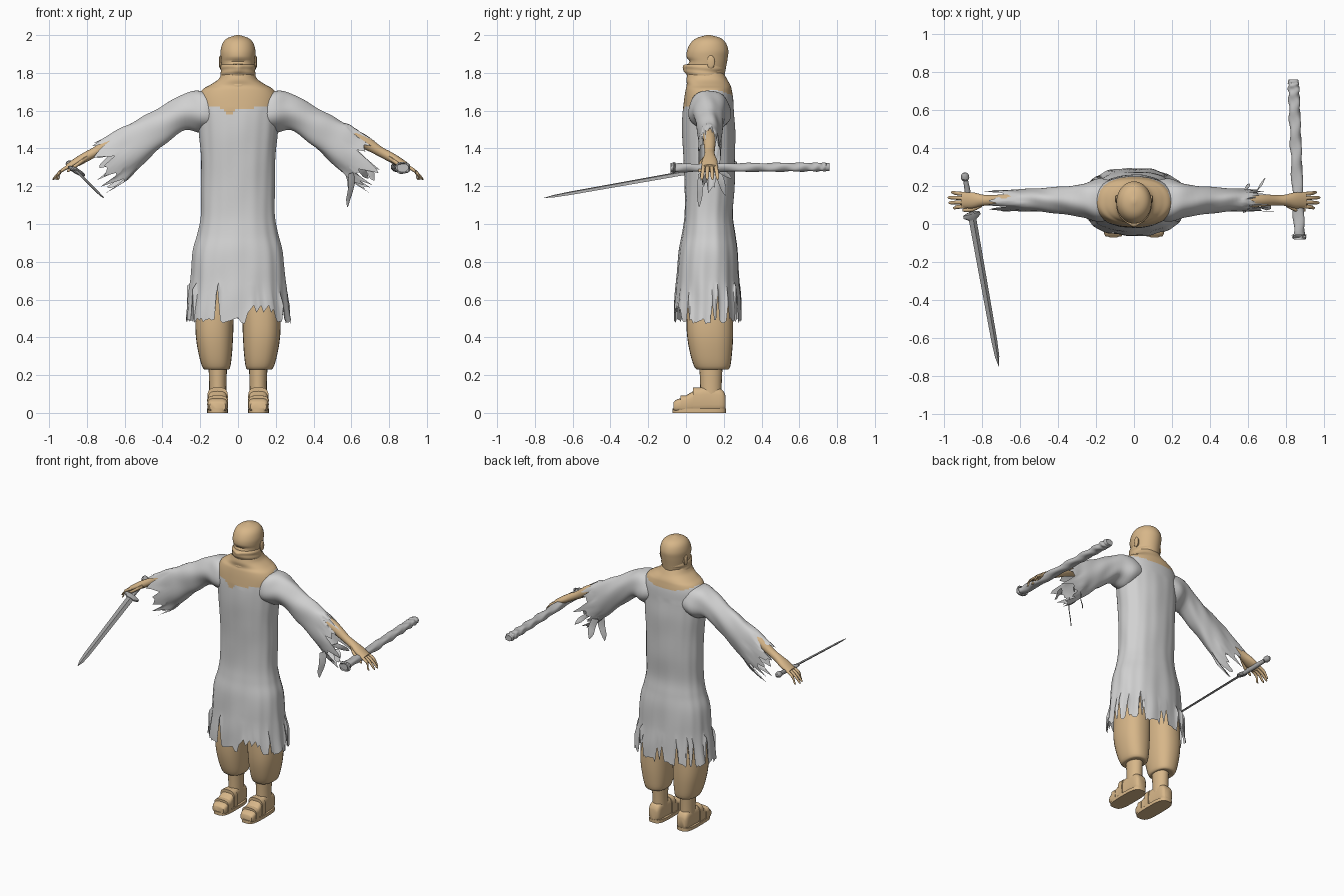
import bpy, bmesh, random
from math import sin, cos, pi, tau, exp
from mathutils import Vector as V

cube = bpy.data.objects.get("Cube")
if cube:
    bpy.data.objects.remove(cube, do_unlink=True)
rng = random.Random(7)


def material(name, rgb):
    m = bpy.data.materials.new(name)
    m.use_nodes = True
    m.diffuse_color = (*rgb, 1)
    m.node_tree.nodes["Principled BSDF"].inputs["Base Color"].default_value = (*rgb, 1)
    return m


CLOTH = material("pale grey cloth", (0.64, 0.64, 0.64))
TAN = material("tan", (0.68, 0.47, 0.25))
STEEL = material("steel grey", (0.38, 0.38, 0.38))
WRAP = material("wrapped grey", (0.52, 0.52, 0.52))


def zring(x, y, z, rx, ry):
    return V((x, y, z)), V((rx, 0, 0)), V((0, ry, 0))


def xring(x, y, z, ry, rz, lean=0):
    return V((x, y, z)), V((0, ry, 0)), V((lean, 0, rz))


def yring(x, y, z, rx, rz):
    return V((x, y, z)), V((rx, 0, 0)), V((0, 0, rz))


def spline(a, b, c, d, t):
    return 0.5 * (2 * b + (c - a) * t + (2 * a - 5 * b + 4 * c - d) * t * t
                  + (3 * b - a - 3 * c + d) * t ** 3)


def power(v, q):
    return (abs(v) ** q) * (1 if v >= 0 else -1)


def loft(name, rings, mats, n=24, steps=4, q=1, warp=None, cap=True, side=1, rule=None, angle=0.8):
    """Skin a smooth tube through rings of (centre, axis, axis)."""
    bm = bmesh.new()
    last = len(rings) - 1
    rows = []
    for i in range(last * steps + 1):
        k = min(i // steps, last - 1)
        t = i / steps - k
        near = [rings[max(0, min(last, k + o))] for o in (-1, 0, 1, 2)]
        c, u, w = (spline(*[r[j] for r in near], t) for j in range(3))
        row = []
        for j in range(n):
            a = tau * j / n
            p = c + u * power(cos(a), q) + w * power(sin(a), q)
            if warp:
                p = warp(p, c, j, a, i / (last * steps))
            row.append(bm.verts.new((p.x * side, p.y, p.z)))
        rows.append(row)
    for r0, r1 in zip(rows, rows[1:]):
        for j in range(n):
            bm.faces.new((r0[j], r0[(j + 1) % n], r1[(j + 1) % n], r1[j]))
    if cap:
        bm.faces.new(rows[0])
        bm.faces.new(rows[-1])
    bmesh.ops.recalc_face_normals(bm, faces=bm.faces)
    if rule:
        for f in bm.faces:
            f.material_index = rule(f.calc_center_median())
    me = bpy.data.meshes.new(name)
    bm.to_mesh(me)
    bm.free()
    for m in mats:
        me.materials.append(m)
    ob = bpy.data.objects.new(name, me)
    bpy.context.collection.objects.link(ob)
    bpy.ops.object.select_all(action='DESELECT')
    ob.select_set(True)
    bpy.context.view_layer.objects.active = ob
    bpy.ops.object.shade_smooth_by_angle(angle=angle)
    return ob


# Robe: ragged hem, soft folds, bare collar above the neckline
COLS = 120
hem = []
for j in range(COLS):
    a = tau * j / COLS
    h = 0.47 + 0.025 * (j % 7) / 7 + rng.uniform(0, 0.02)
    if 0.03 < 0.27 * cos(a) < 0.17 and sin(a) < 0:
        h = 0.53 + 0.04 * (j % 3) / 2
    elif j % 13 == 5 or (sin(a) > 0 and j % 9 == 2):
        h = rng.uniform(0.56, 0.68)
    hem.append(h)


def robe_warp(p, c, j, a, t):
    loose = 0.012 + 0.025 * max(0, 1 - p.z) if p.z < 1.6 else 0
    f = sin(9 * a + 5 * p.z) * 0.5 + sin(17 * a - 3 * p.z) * 0.4 + sin(22 * p.z + 3 * sin(2 * a)) * 0.35
    p = c + (p - c) * (1 + loose * f)
    if p.z < 0.7:
        p.z = 0.7 - (0.7 - p.z) * (0.7 - hem[j]) / 0.23
    return p


def robe_color(p):
    d = V((p.x / 0.2, (p.y - 0.12) / 0.125)).normalized()
    line = 1.712 - 0.1 * max(0, -d.y) ** 0.6 - 0.035 * max(0, d.y) ** 2
    if p.y < 0.12:
        line -= 0.035 * exp(-((p.x + 0.045) / 0.025) ** 2)
    return 1 if p.z > line else 0


robe = [(1.80, .105, .085, .095), (1.765, .11, .105, .108), (1.735, .12, .15, .115),
        (1.71, .12, .19, .122), (1.66, .12, .212, .13), (1.58, .118, .213, .136),
        (1.48, .12, .208, .14), (1.35, .122, .197, .136), (1.2, .125, .196, .132),
        (1.05, .12, .196, .128), (.95, .12, .212, .14), (.85, .118, .238, .156),
        (.7, .116, .25, .166), (.58, .116, .264, .175), (.47, .116, .278, .18)]
loft("robe", [zring(0, y, z, rx, ry) for z, y, rx, ry in robe], [CLOTH, TAN], COLS, 6, 0.9,
     robe_warp, False, rule=robe_color)


# Head and face scarf
def face_warp(p, c, j, a, t):
    if p.y < c.y:
        mid = exp(-(p.x / 0.07) ** 2)
        p.y += 0.014 * mid * exp(-((p.z - 1.862) / 0.012) ** 2)
    return p


def scarf_warp(p, c, j, a, t):
    if p.y < c.y:
        p.y -= 0.014 * exp(-(p.x / 0.022) ** 2 - ((p.z - 1.825) / 0.025) ** 2)
    return c + (p - c) * (1 + 0.018 * sin(p.z * 190 + 2 * sin(a)))


head = [(1.78, .115, .078, .088), (1.83, .112, .086, .1), (1.88, .112, .091, .109),
        (1.92, .115, .092, .109), (1.96, .118, .08, .092), (1.985, .12, .054, .062), (2.0, .12, .008, .01)]
loft("head", [zring(0, y, z, rx, ry) for z, y, rx, ry in head], [TAN], 40, 5, warp=face_warp)
scarf = [(1.72, .115, .12, .115), (1.755, .108, .098, .1), (1.79, .1, .092, .096),
         (1.82, .102, .092, .106), (1.842, .106, .09, .106), (1.846, .11, .08, .095)]
loft("face_scarf", [zring(0, y, z, rx, ry) for z, y, rx, ry in scarf], [TAN], 40, 5, warp=scarf_warp)

# Parts built on both sides
for s, tag in ((1, "left"), (-1, "right")):
    loft(tag + "_ear", [xring(.08, .13, 1.855, .018, .03), xring(.094, .132, 1.857, .021, .036),
                        xring(.1, .135, 1.858, .012, .024)], [TAN], 16, 2, side=s)

    # Sleeve with a torn cuff
    tears = [rng.uniform(-.05, .05) + (.035 if j % 5 == 0 else 0) for j in range(48)]

    def sleeve_warp(p, c, j, a, t):
        p = c + (p - c) * (1 + 0.03 * sin(5 * a + 16 * p.x) + 0.02 * sin(48 * p.x + 2 * a))
        k = max(0, (t - 0.72) / 0.28)
        pull = tears[j] - (0.07 * max(0, sin(a)) if s > 0 else 0)
        return p + V((pull, 0, -0.55 * pull)) * k

    sleeve = [(.08, 1.6, .09, .09, 0), (.19, 1.597, .112, .11, 0), (.28, 1.595, .085, .097, 0),
              (.4, 1.517, .07, .1, .01), (.5, 1.45, .062, .11, .02), (.6, 1.38, .058, .125, .03),
              (.68, 1.325, .056, .12, .045)]
    loft(tag + "_sleeve", [xring(x, .125, z, ry, rz, k) for x, z, ry, rz, k in sleeve], [CLOTH],
         48, 5, warp=sleeve_warp, cap=False, side=s)

    # Forearm, palm, fingers, thumb
    arm = [(.42, 1.53, .04, .04), (.55, 1.485, .038, .038), (.66, 1.44, .034, .034),
           (.75, 1.385, .027, .024), (.8, 1.358, .03, .024), (.85, 1.33, .042, .022), (.905, 1.3, .04, .015)]
    loft(tag + "_arm", [xring(x, .125, z, ry, rz, .4 * rz) for x, z, ry, rz in arm], [TAN], 20, 4, side=s)
    for i, tip in enumerate((.955, .978, .982, .965)):
        y = .094 + .021 * i
        y_tip = .125 + (y - .125) * 1.3
        loft(f"{tag}_finger_{i + 1}", [xring(.88, y, 1.312, .011, .011), xring(.935, (y + y_tip) / 2, 1.282, .01, .011),
             xring(tip - .01, y_tip, 1.246, .008, .008), xring(tip, y_tip, 1.236, .003, .003)], [TAN], 10, 3, side=s)
    loft(tag + "_thumb", [xring(.8, .105, 1.35, .014, .014), xring(.85, .078, 1.315, .012, .012),
         xring(.895, .073, 1.285, .009, .009), xring(.905, .073, 1.278, .003, .003)], [TAN], 10, 3, side=s)

    # Baggy trouser leg, ankle and sandalled foot
    leg = [(.8, .11, .12, .095, .1), (.6, .12, .125, .1, .12), (.43, .125, .127, .1, .123),
           (.31, .12, .133, .088, .11), (.235, .114, .14, .07, .09), (.232, .112, .14, .045, .06)]
    loft(tag + "_trouser_leg", [zring(x, y, z, rx, ry) for z, x, y, rx, ry in leg], [TAN], 28, 4, .85, side=s)
    loft(tag + "_ankle", [zring(.107, .132, z, r, r * 1.25) for z, r in ((.26, .05), (.17, .046), (.09, .045))],
         [TAN], 20, 2, side=s)
    foot = [(.21, .055, .028, .035), (.19, .066, .042, .058), (.13, .071, .045, .066), (.07, .068, .048, .065),
            (.03, .057, .051, .053), (-.02, .043, .053, .038), (-.05, .038, .05, .032), (-.066, .034, .042, .022)]
    loft(tag + "_foot", [yring(.108, y, z, rx, rz) for y, z, rx, rz in foot], [TAN], 28, 3, .6, side=s)
    loft(tag + "_sole", [zring(.108, .07, z, .055, .142) for z in (0, .022)], [TAN], 28, 1, .6, side=s)
    for i, (y, top) in enumerate(((.055, .135), (-.012, .092))):
        loft(f"{tag}_strap_{i + 1}", [yring(.108, y + d, top / 2, .055, top / 2) for d in (-.018, .018)],
             [TAN], 28, 1, .6, side=s)

# Loose ribbons hanging from the left cuff
for i, (x, y, z, dx, dy, dz) in enumerate(((.6, .08, 1.27, -.02, -.01, -.18), (.58, .17, 1.28, .02, .04, -.13),
                                           (.63, .16, 1.3, .06, .08, -.06), (.68, .1, 1.3, .04, -.02, -.07))):
    a, d = V((x, y, z)), V((dx, dy, dz))
    wide, thin = V((.016, .016, .006)), V((.002, -.002, 0))
    loft(f"ribbon_{i + 1}", [(a, wide, thin), (a + d * .4 + V((.008, 0, 0)), wide, thin),
         (a + d * .75, wide * .8, thin), (a + d, wide * .1, thin)], [CLOTH], 4, 2)

# Sword in the right hand
pommel, tip = V((-.893, .26, 1.318)), V((-.712, -.752, 1.138))
along = (tip - pommel).normalized()
wide = (V((.87, 0, -.5)) - along * V((.87, 0, -.5)).dot(along)).normalized()
thin = along.cross(wide)


def sword_part(name, profile, n, steps=1):
    loft(name, [(pommel + along * d, wide * w, thin * h) for d, w, h in profile], [STEEL], n, steps, angle=.5)


sword_part("sword_blade", ((.24, .023, .007), (.9, .018, .006), (.99, .013, .004), (1.043, .001, .001)), 4)
sword_part("sword_guard", ((.205, .03, .011), (.212, .052, .015), (.228, .052, .015), (.245, .024, .01)), 12)
sword_part("sword_grip", ((.02, .012, .012), (.11, .016, .015), (.21, .013, .013)), 14, 3)
sword_part("sword_pommel", ((-.01, .008, .008), (0, .02, .018), (.022, .022, .02), (.035, .01, .01)), 14, 2)


# Wrapped scabbard in the left hand
def wrap_warp(p, c, j, a, t):
    if .03 < t < .82:
        p = c + (p - c) * (1 + .1 * sin(2 * a + t * 85) + .05 * sin(3 * a - t * 85))
    return p


back, front = V((.84, .76, 1.302)), V((.872, -.072, 1.297))
loft("scabbard", [(front.lerp(back, t), V((r, 0, 0)), V((0, 0, r * .78)))
                  for t, r in ((0, .036), (.02, .036), (.025, .029), (.5, .029), (.85, .029), (.985, .028), (1, .02))],
     [WRAP], 20, 24, .8, wrap_warp)
